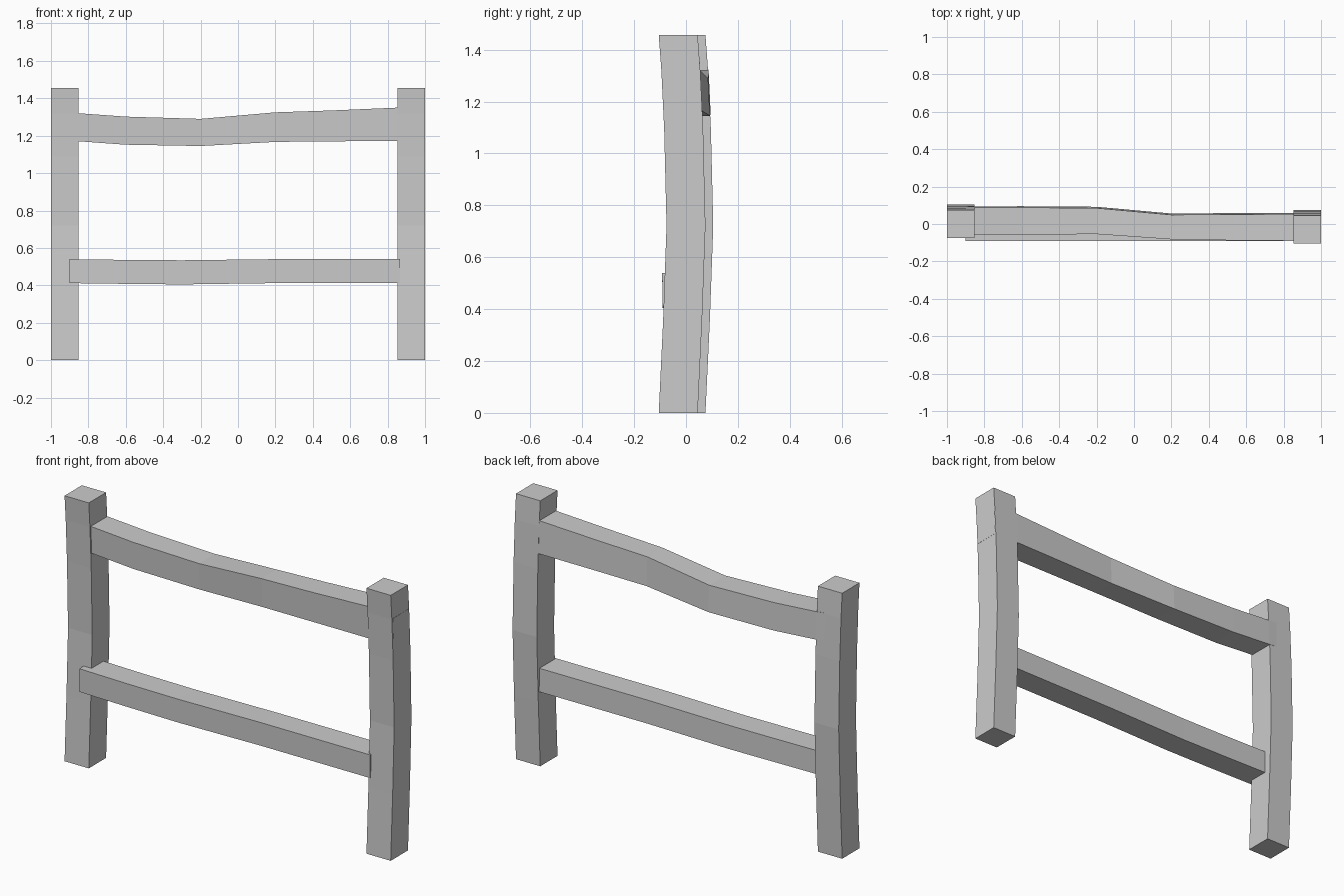
import bpy
import bmesh

old = bpy.data.objects.get("Cube")
if old:
    bpy.data.objects.remove(old, do_unlink=True)

# Plain grey timber
grey = bpy.data.materials.new("weathered grey")
grey.use_nodes = True
COLOUR = (0.6, 0.6, 0.6, 1)
grey.diffuse_color = COLOUR
grey.node_tree.nodes["Principled BSDF"].inputs["Base Color"].default_value = COLOUR


def loft(name, rings):
    """Skin a row of four-cornered sections and cap both ends."""
    bm = bmesh.new()
    rows = [[bm.verts.new(p) for p in ring] for ring in rings]
    for a, b in zip(rows, rows[1:]):
        for i in range(4):
            j = (i + 1) % 4
            bm.faces.new((a[i], a[j], b[j], b[i]))
    bm.faces.new(rows[0])
    bm.faces.new(rows[-1])
    bmesh.ops.recalc_face_normals(bm, faces=bm.faces)
    mesh = bpy.data.meshes.new(name)
    bm.to_mesh(mesh)
    bm.free()
    mesh.materials.append(grey)
    obj = bpy.data.objects.new(name, mesh)
    bpy.context.collection.objects.link(obj)


def post(name, x0, x1, y_front):
    """Upright that bows gently backwards; bow is (height, offset)."""
    bow = [(0, 0), (0.36, 0.017), (0.72, 0.03), (1.09, 0.021), (1.32, 0.01), (1.456, 0)]
    rings = []
    for z, dy in bow:
        a, b = y_front + dy, y_front + dy + 0.15
        rings.append([(x0, a, z), (x1, a, z), (x1, b, z), (x0, b, z)])
    loft(name, rings)


def rail(name, stations, lean):
    """Crossbar from (x, front, back, bottom, top) sections, top leaning forwards."""
    loft(name, [[(x, f, lo), (x, b, lo), (x, b - lean, hi), (x, f - lean, hi)]
                for x, f, b, lo, hi in stations])


# Uprights
post("left_post", 0.853, 1.0, -0.105)
post("right_post", -1.0, -0.853, -0.075)

# Wavy top rail, its end showing through the left post
rail("top_rail", [
    (-0.95, -0.05, 0.09, 1.18, 1.33),
    (-0.85, -0.05, 0.094, 1.17, 1.32),
    (-0.6, -0.05, 0.095, 1.152, 1.302),
    (-0.2, -0.047, 0.092, 1.145, 1.29),
    (0.2, -0.075, 0.056, 1.167, 1.325),
    (0.5, -0.08, 0.058, 1.17, 1.335),
    (0.85, -0.083, 0.06, 1.172, 1.35),
    (1.001, -0.081, 0.06, 1.172, 1.322),
], 0.007)

# Nearly straight lower rail, lapped over the front of the right post
rail("lower_rail", [
    (-0.9, -0.088, 0.055, 0.412, 0.54),
    (-0.6, -0.09, 0.053, 0.408, 0.536),
    (-0.3, -0.09, 0.052, 0.405, 0.534),
    (0.2, -0.09, 0.052, 0.412, 0.54),
    (0.865, -0.09, 0.054, 0.412, 0.54),
], 0.002)
